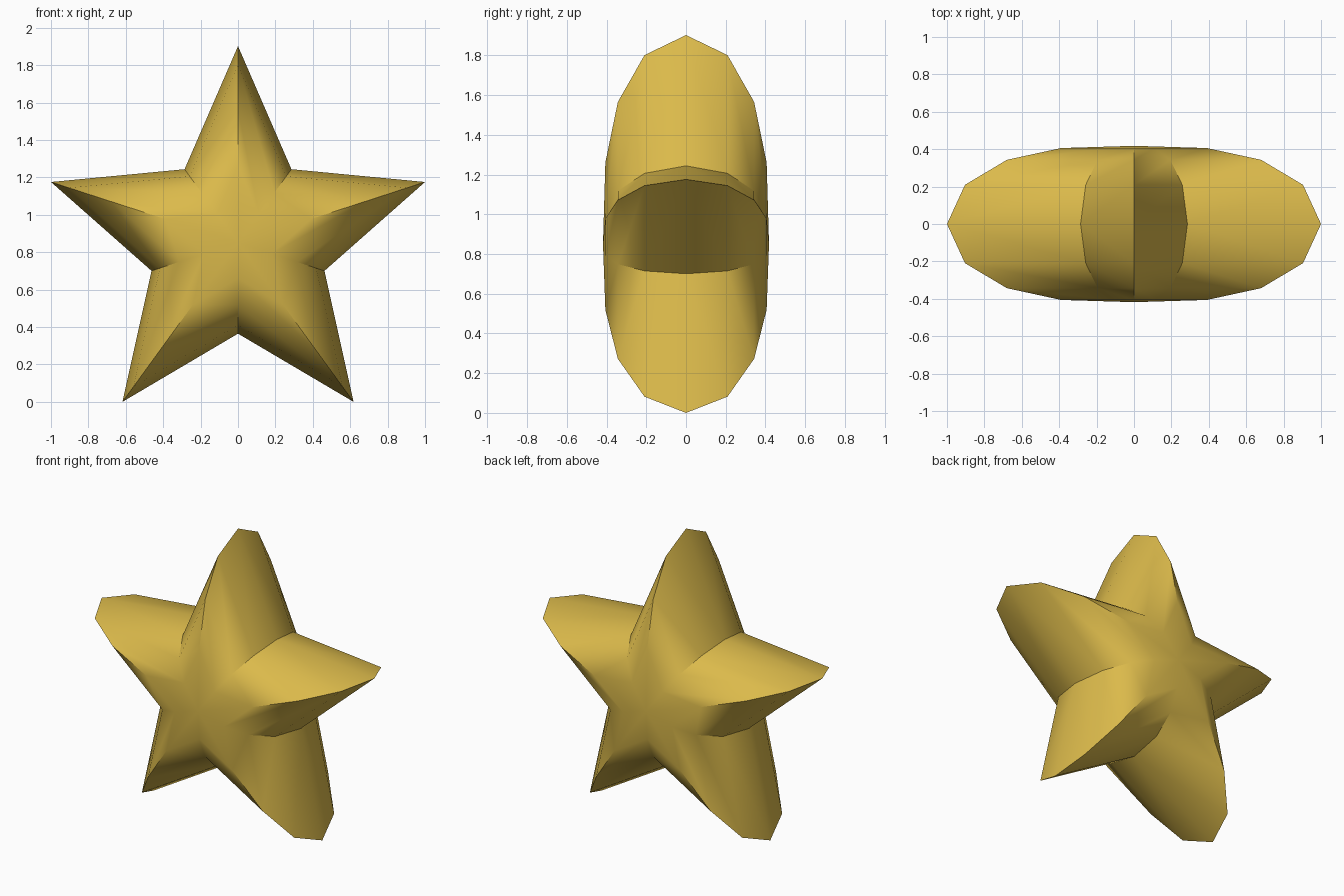
import bpy, bmesh, math

if "Cube" in bpy.data.objects:
    bpy.data.objects.remove(bpy.data.objects["Cube"])

OUTER = 1 / math.sin(math.radians(72))      # tip radius, gives a 2 unit span
INNER = 0.486                               # notch radius
CENTRE_Z = OUTER * math.cos(math.radians(36))
HALF_DEPTH = 0.418
# (scale of the star outline, depth) from the rim towards the front or back
RINGS = [(0.904, 0.209), (0.68, 0.343), (0.39, 0.406)]

gold = bpy.data.materials.new("gold")
gold.diffuse_color = (0.71, 0.49, 0.07, 1)
gold.use_nodes = True
gold.node_tree.nodes["Principled BSDF"].inputs["Base Color"].default_value = gold.diffuse_color

bm = bmesh.new()


def star_ring(scale, y):
    """Ten points of a star outline, alternating tip and notch."""
    ring = []
    for i in range(10):
        r = scale * (INNER if i % 2 else OUTER)
        a = math.radians(36 * i)
        ring.append(bm.verts.new((r * math.sin(a), y, CENTRE_Z + r * math.cos(a))))
    return ring


# Puffed star: nested outlines shrinking to a point on both sides
rim = star_ring(1, 0)
for side in (-1, 1):
    previous = rim
    for scale, depth in RINGS:
        ring = star_ring(scale, side * depth)
        for i in range(10):
            j = (i + 1) % 10
            bm.faces.new((previous[i], previous[j], ring[j], ring[i]))
        previous = ring
    pole = bm.verts.new((0, side * HALF_DEPTH, CENTRE_Z))
    for i in range(10):
        bm.faces.new((previous[i], previous[(i + 1) % 10], pole))
bmesh.ops.recalc_face_normals(bm, faces=bm.faces)

mesh = bpy.data.meshes.new("star")
bm.to_mesh(mesh)
bm.free()
mesh.materials.append(gold)
star = bpy.data.objects.new("star", mesh)
bpy.context.collection.objects.link(star)

# Smooth body with crisp arm ridges and notches
bpy.context.view_layer.objects.active = star
star.select_set(True)
bpy.ops.object.shade_smooth_by_angle(angle=math.radians(30))
